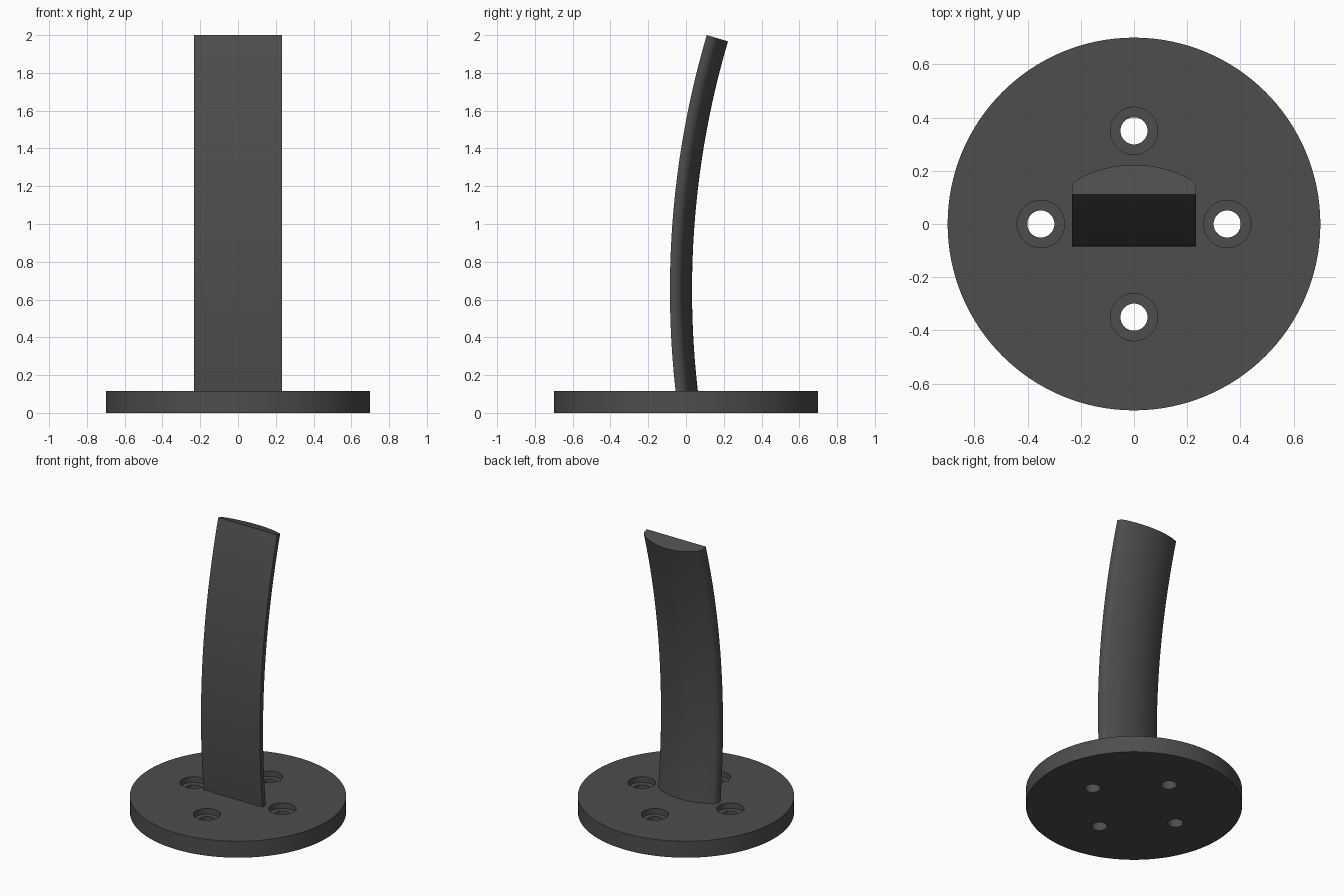
import bpy, bmesh, math

if "Cube" in bpy.data.objects:
    bpy.data.objects.remove(bpy.data.objects["Cube"])

T = 0.117                 # base thickness
grey = bpy.data.materials.new("dark grey")
grey.diffuse_color = (0.075, 0.075, 0.075, 1)
grey.use_nodes = True
grey.node_tree.nodes["Principled BSDF"].inputs["Base Color"].default_value = grey.diffuse_color


def cylinder(name, r, z0, z1, x=0, y=0, sides=48):
    bpy.ops.mesh.primitive_cylinder_add(vertices=sides, radius=r, depth=z1 - z0,
                                        location=(x, y, (z0 + z1) / 2))
    ob = bpy.context.object
    ob.name = name
    return ob


def finish(ob):
    ob.data.materials.clear()
    ob.data.materials.append(grey)
    bpy.ops.object.select_all(action='DESELECT')
    ob.select_set(True)
    bpy.context.view_layer.objects.active = ob
    bpy.ops.object.shade_smooth_by_angle(angle=math.radians(30))


def cut(ob, cutter):
    cutter.hide_render = True
    mod = ob.modifiers.new("cut", 'BOOLEAN')
    mod.operation = 'DIFFERENCE'
    mod.solver = 'EXACT'
    mod.object = cutter
    bpy.context.view_layer.objects.active = ob
    bpy.ops.object.modifier_apply(modifier=mod.name)
    bpy.data.objects.remove(cutter, do_unlink=True)


# Round base plate with four counterbored screw holes
base = cylinder("base_plate", 0.7, 0, T, sides=128)
for i in range(4):
    a = i * math.pi / 2
    x, y = 0.35 * math.cos(a), 0.35 * math.sin(a)
    cut(base, cylinder("counterbore_cutter", 0.089, T - 0.04, T + 0.1, x, y))
    cut(base, cylinder("hole_cutter", 0.051, -0.1, T + 0.1, x, y))
finish(base)

# Bar cross-section: flat front, crowned back, rounded rear corners (x, depth)
W, D, RC, RF = 0.233, 0.117, 0.425, 0.05
cx = W - RF
cd = D - RC + math.sqrt((RC - RF) ** 2 - cx ** 2)
end = math.atan2(cd - (D - RC), cx)
half = [(W, 0)]
half += [(cx + RF * math.cos(end * k / 8), cd + RF * math.sin(end * k / 8)) for k in range(8)]
half += [(RC * math.cos(t), D - RC + RC * math.sin(t))
         for t in (end + (math.pi / 2 - end) * k / 10 for k in range(11))]
profile = half + [(-x, d) for x, d in reversed(half[:-1])]

# Curved bar: profile swept along a circular arc
R, YC, ZC = 4.77, -0.085 + 4.77, 0.65
a0, a1, N = math.asin((0.06 - ZC) / R), math.asin((2.0 - ZC) / R), 40
bm = bmesh.new()
rings = []
for i in range(N + 1):
    a = a0 + (a1 - a0) * i / N
    rings.append([bm.verts.new((x, YC - (R - d) * math.cos(a), ZC + (R - d) * math.sin(a)))
                  for x, d in profile])
n = len(profile)
for lo, hi in zip(rings, rings[1:]):
    for j in range(n):
        k = (j + 1) % n
        bm.faces.new((lo[j], lo[k], hi[k], hi[j]))
bm.faces.new(rings[0])
bm.faces.new(rings[-1])
bmesh.ops.recalc_face_normals(bm, faces=bm.faces)
me = bpy.data.meshes.new("curved_bar")
bm.to_mesh(me)
bm.free()
bar = bpy.data.objects.new("curved_bar", me)
bpy.context.collection.objects.link(bar)
finish(bar)
